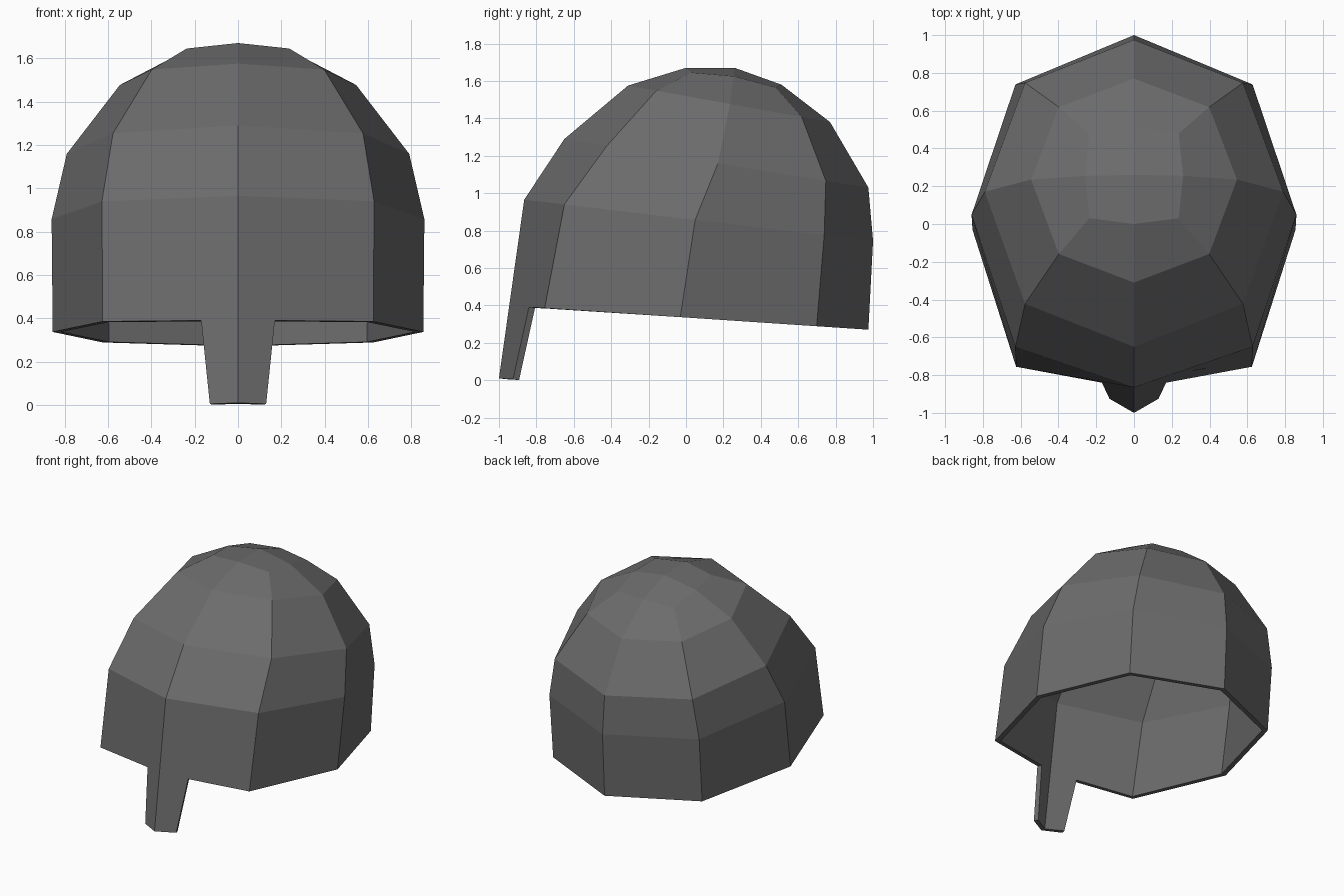
import bpy
import bmesh

cube = bpy.data.objects.get("Cube")
if cube:
    bpy.data.objects.remove(cube, do_unlink=True)

# Dark metal finish
steel = bpy.data.materials.new("dark_steel")
steel.use_nodes = True
color = (0.15, 0.15, 0.15, 1)
steel.diffuse_color = color
bsdf = next(n for n in steel.node_tree.nodes if n.type == "BSDF_PRINCIPLED")
bsdf.inputs["Base Color"].default_value = color

bm = bmesh.new()


def half_ring(front, back, width, corner=0.73, spread=(0.14, 0.505, 0.86), drop=0.0):
    """Left half of a tilted eight-sided ring, from front centre to back centre."""
    (y0, z0), (y1, z1) = front, back
    xs = (0, corner * width, width, corner * width, 0)
    drops = (0, drop, 0, drop, 0)
    return [
        bm.verts.new((x, y0 + (y1 - y0) * f, z0 + (z1 - z0) * f - d))
        for x, f, d in zip(xs, (0, *spread, 1), drops)
    ]


# Shell rings, from the brim up to the crown
brim = half_ring((-0.87, 0.393), (0.975, 0.27), 0.855, spread=(0.062, 0.455, 0.85))
band = half_ring((-0.865, 0.965), (1.0, 0.745), 0.86, spread=(0.115, 0.49, 0.86))
dome = half_ring((-0.65, 1.29), (0.975, 1.03), 0.79)
shoulder = half_ring((-0.31, 1.575), (0.77, 1.38), 0.545)
crown = half_ring((0.0, 1.67), (0.51, 1.58), 0.26, 0.91, (0.06, 0.5, 0.94), 0.02)
rings = [brim, band, dome, shoulder, crown]

# Shell panels; the front brim panel is built with the nose guard
for low, high in zip(rings, rings[1:]):
    for i in range(4):
        if low is brim and i == 0:
            continue
        bm.faces.new((low[i], low[i + 1], high[i + 1], high[i]))

# Crown cap
peak = bm.verts.new((0, 0.26, 1.67))
for i in (0, 2):
    bm.faces.new((crown[i], crown[i + 1], crown[i + 2], peak))

# Front brim panel running down into the nose guard
notch = bm.verts.new((0.17, -0.84, 0.39))
guard_corner = bm.verts.new((0.13, -0.925, 0.005))
guard_tip = bm.verts.new((0, -1.0, 0.01))
bm.faces.new((band[0], guard_tip, guard_corner, notch, brim[1], band[1]))
bm.verts.remove(brim[0])

bmesh.ops.recalc_face_normals(bm, faces=bm.faces)
if sum(f.normal.dot(f.calc_center_median()) for f in bm.faces) < 0:
    bmesh.ops.reverse_faces(bm, faces=bm.faces)

mesh = bpy.data.meshes.new("helmet_shell")
bm.to_mesh(mesh)
bm.free()
mesh.materials.append(steel)

helmet = bpy.data.objects.new("helmet_shell", mesh)
bpy.context.collection.objects.link(helmet)

# Mirror the right half, then give the shell its wall thickness
mirror = helmet.modifiers.new("mirror", "MIRROR")
mirror.use_clip = True
wall = helmet.modifiers.new("wall", "SOLIDIFY")
wall.thickness = 0.035
wall.offset = -1
wall.use_even_offset = True
